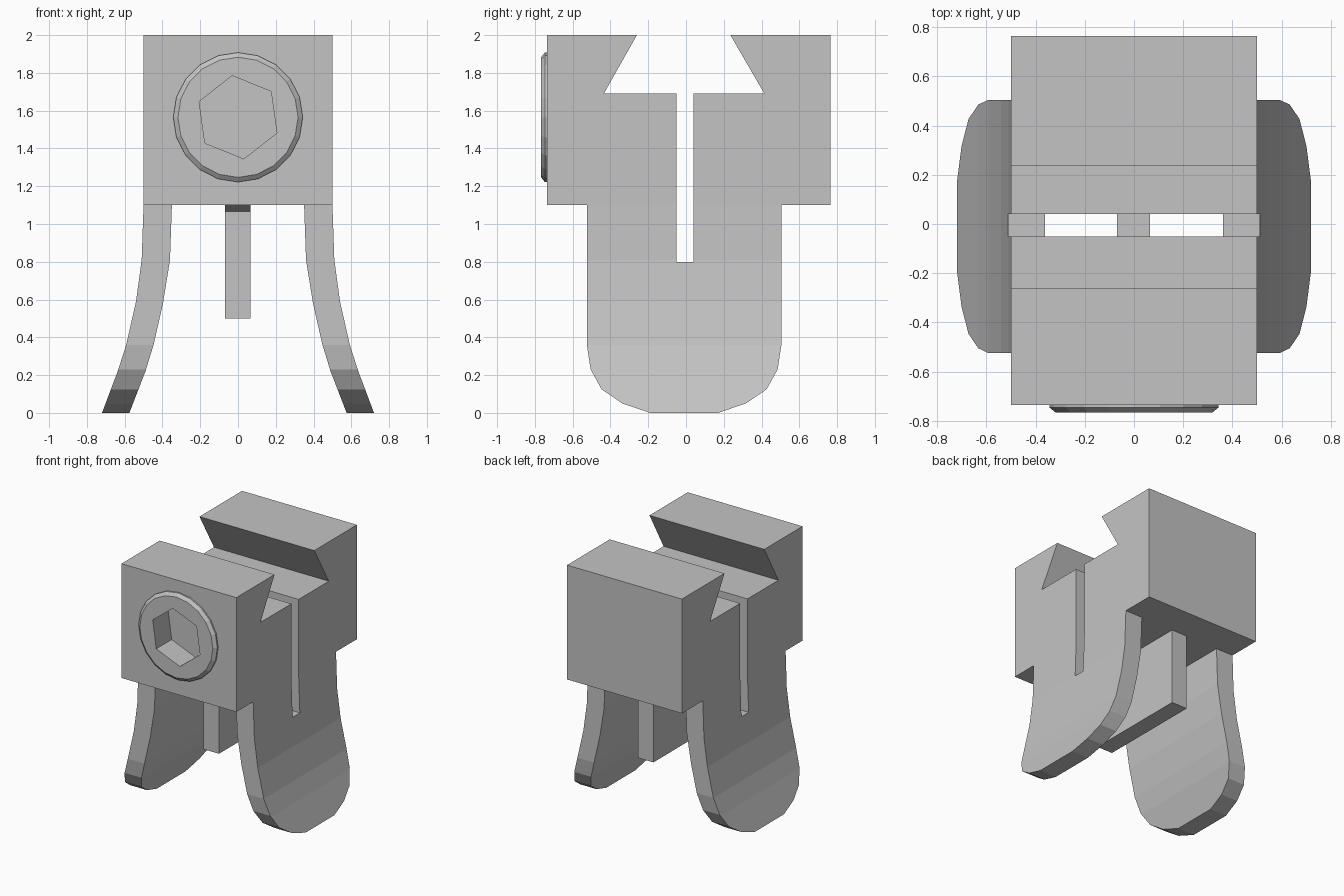
import bpy, bmesh
from math import cos, sin, radians
from mathutils import Vector

old = bpy.data.objects.get("Cube")
if old:
    bpy.data.objects.remove(old, do_unlink=True)

grey = bpy.data.materials.new("plain_grey")
grey.use_nodes = True
colour = (0.55, 0.55, 0.55, 1)
grey.diffuse_color = colour
grey.node_tree.nodes["Principled BSDF"].inputs["Base Color"].default_value = colour


def add_object(name, bm):
    bmesh.ops.recalc_face_normals(bm, faces=bm.faces)
    mesh = bpy.data.meshes.new(name)
    bm.to_mesh(mesh)
    bm.free()
    mesh.materials.append(grey)
    obj = bpy.data.objects.new(name, mesh)
    bpy.context.collection.objects.link(obj)
    return obj


def prism(name, profile, axis, start, end):
    """Extrude a flat profile along x (points are y, z) or y (points are x, z)."""
    bm = bmesh.new()
    place = (lambda a, b: (start, a, b)) if axis == "x" else (lambda a, b: (a, start, b))
    face = bm.faces.new([bm.verts.new(place(a, b)) for a, b in profile])
    move = Vector((end - start, 0, 0) if axis == "x" else (0, end - start, 0))
    result = bmesh.ops.extrude_face_region(bm, geom=[face], use_keep_orig=True)
    moved = [v for v in result["geom"] if isinstance(v, bmesh.types.BMVert)]
    bmesh.ops.translate(bm, verts=moved, vec=move)
    return add_object(name, bm)


def boolean(obj, cutter, operation):
    mod = obj.modifiers.new("cut", "BOOLEAN")
    mod.operation = operation
    mod.solver = "EXACT"
    mod.object = cutter
    bpy.context.view_layer.objects.active = obj
    bpy.ops.object.modifier_apply(modifier=mod.name)


def ring(radius, sides, turn):
    return [(radius * cos(radians(turn + 360 * i / sides)),
             bolt_z + radius * sin(radians(turn + 360 * i / sides))) for i in range(sides)]


# Main dimensions
top, base, groove_z, slot_z = 2.0, 1.1, 1.69, 0.8
slot_front, slot_back = -0.05, 0.04
bolt_z = 1.565

# Two jaws with a dovetail groove between them
front_jaw = prism("front_jaw", [(-0.735, base), (slot_front, base), (slot_front, groove_z),
                                (-0.435, groove_z), (-0.26, top), (-0.735, top)], "x", -0.5, 0.5)
prism("rear_jaw", [(0.765, base), (slot_back, base), (slot_back, groove_z),
                   (0.415, groove_z), (0.235, top), (0.765, top)], "x", -0.5, 0.5)

# Flared legs, trimmed to a rounded and slotted outline
notch = [(slot_back, base), (slot_back, slot_z), (slot_front, slot_z), (slot_front, base)]
half_round = [(0.515, 0.36), (0.495, 0.23), (0.437, 0.125), (0.327, 0.05), (0.18, 0)]
centre = -0.01
outline = ([(centre - y, z) for y, z in half_round]
           + [(centre + y, z) for y, z in reversed(half_round)]
           + [(centre + 0.515, base)] + notch + [(centre - 0.515, base)])
outer = [(0.5, base), (0.51, 0.81), (0.54, 0.59), (0.592, 0.36), (0.637, 0.22), (0.72, 0)]
inner = [(0.575, 0), (0.49, 0.22), (0.447, 0.36), (0.397, 0.58), (0.36, 0.81), (0.35, base)]
for side, name in ((1, "left_leg"), (-1, "right_leg")):
    leg = prism(name, [(side * x, z) for x, z in outer + inner], "y", -0.6, 0.6)
    trim = prism("leg_trim", outline, "x", -1, 1)
    boolean(leg, trim, "INTERSECT")
    bpy.data.objects.remove(trim, do_unlink=True)

# Slotted tab between the legs
prism("centre_tab", [(-0.33, 0.5), (0.505, 0.5), (0.505, base)] + notch
      + [(-0.46, base), (-0.33, 1.065)], "x", -0.07, 0.066)

# Bolt head with a chamfered rim
bm = bmesh.new()
rings = [[bm.verts.new((x, y, z)) for x, z in ring(radius, 20, 90)]
         for y, radius in ((-0.73, 0.343), (-0.747, 0.343), (-0.767, 0.318))]
bm.faces.new(rings[0])
bm.faces.new(rings[-1])
for low, high in zip(rings, rings[1:]):
    for i in range(len(low)):
        j = (i + 1) % len(low)
        bm.faces.new((low[i], low[j], high[j], high[i]))
bolt_head = add_object("bolt_head", bm)

# Hexagonal socket sunk through the head into the jaw
socket = prism("socket_cutter", ring(0.222, 6, 98), "y", -0.9, -0.575)
for obj in (bolt_head, front_jaw):
    boolean(obj, socket, "DIFFERENCE")
bpy.data.objects.remove(socket, do_unlink=True)
